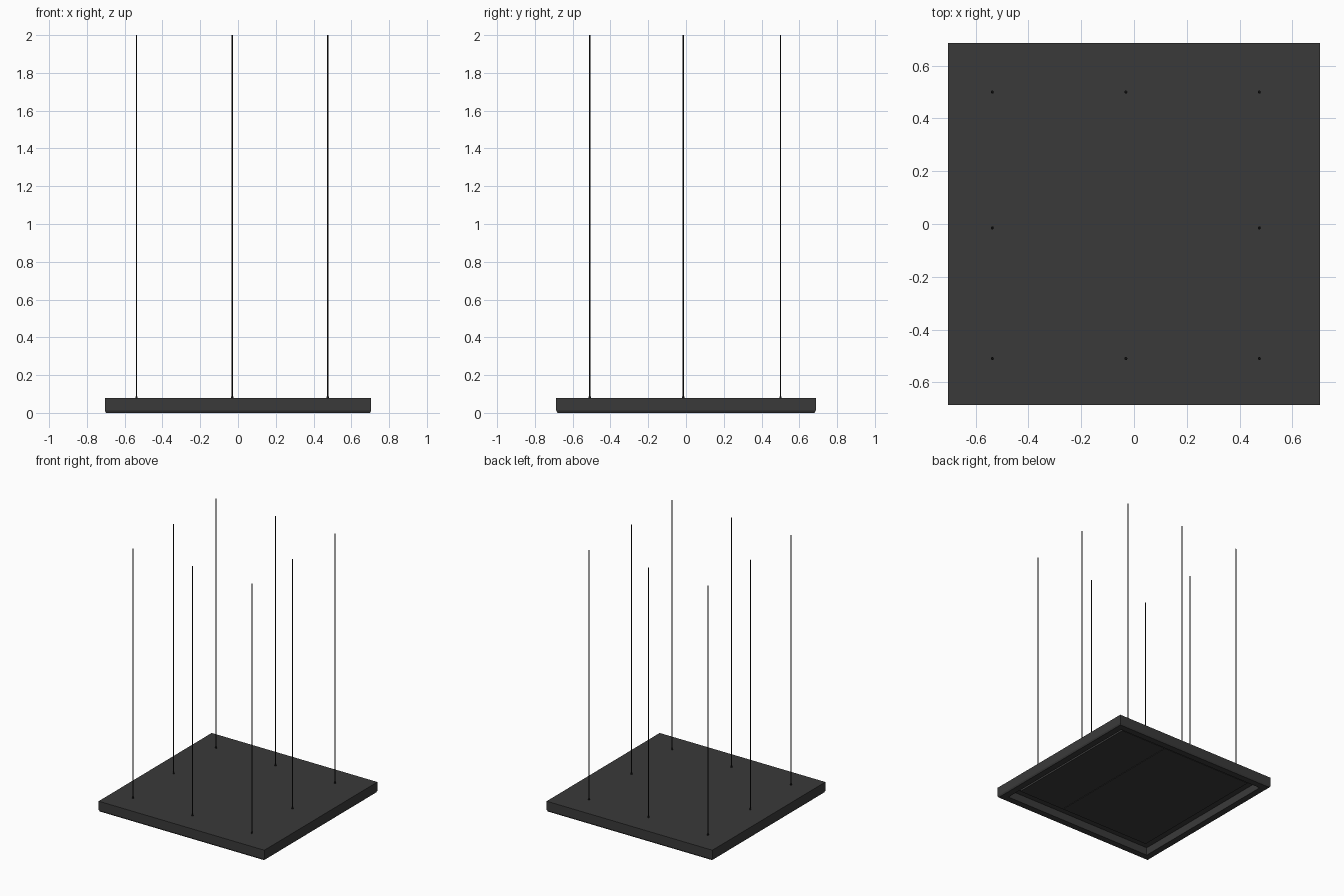
import bpy, bmesh

if "Cube" in bpy.data.objects:
    bpy.data.objects.remove(bpy.data.objects["Cube"])

HX, HY = 0.705, 0.687      # half width and half depth of the housing
TOP = 0.08


def material(name, v):
    m = bpy.data.materials.new(name)
    m.diffuse_color = (v, v, v, 1)
    m.use_nodes = True
    m.node_tree.nodes["Principled BSDF"].inputs["Base Color"].default_value = m.diffuse_color
    return m


dark = material("dark_grey", 0.042)
black = material("black", 0.012)


def add_object(name, bm, mat):
    bmesh.ops.recalc_face_normals(bm, faces=bm.faces)
    me = bpy.data.meshes.new(name)
    bm.to_mesh(me)
    bm.free()
    me.materials.append(mat)
    ob = bpy.data.objects.new(name, me)
    bpy.context.collection.objects.link(ob)
    return ob


def box(name, x0, x1, y0, y1, z0, z1, mat):
    bm = bmesh.new()
    bmesh.ops.create_cube(bm, size=1)
    for v in bm.verts:
        v.co = ((x0 + x1) / 2 + v.co.x * (x1 - x0),
                (y0 + y1) / 2 + v.co.y * (y1 - y0),
                (z0 + z1) / 2 + v.co.z * (z1 - z0))
    return add_object(name, bm, mat)


def rod(name, x, y, z0, z1, r, mat):
    bpy.ops.mesh.primitive_cylinder_add(vertices=12, radius=r, depth=z1 - z0,
                                        location=(x, y, (z0 + z1) / 2))
    ob = bpy.context.object
    ob.name = name
    ob.data.materials.append(mat)
    bpy.ops.object.shade_smooth_by_angle()


# housing: rectangular loops (inset, z) from the top, around the rim, into the recess
profile = [(0, TOP), (0, 0.012), (0.006, 0), (0.056, 0), (0.056, 0.06)]
bm = bmesh.new()
loops = [[bm.verts.new((sx * (HX - i), sy * (HY - i), z))
          for sx, sy in ((-1, -1), (1, -1), (1, 1), (-1, 1))] for i, z in profile]
for a, b in zip(loops, loops[1:]):
    for k in range(4):
        n = (k + 1) % 4
        bm.faces.new((a[k], a[n], b[n], b[k]))
bm.faces.new(loops[0])
bm.faces.new(loops[-1])
add_object("housing", bm, dark)

# two recessed panels meeting at a fine seam, surrounded by a groove
PX, PY, SEAM = HX - 0.117, HY - 0.117, 0.19
box("panel_wide", -PX, SEAM - 0.002, -PY, PY, 0.043, 0.061, dark)
box("panel_narrow", SEAM + 0.002, PX, -PY, PY, 0.043, 0.061, dark)

# eight suspension wires with small ferrules, no wire in the middle
for i, x in enumerate((-0.537, -0.031, 0.475)):
    for j, y in enumerate((-0.51, -0.015, 0.5)):
        if (i, j) == (1, 1):
            continue
        rod("wire", x, y, TOP - 0.005, 2.0, 0.0035, black)
        rod("ferrule", x, y, TOP - 0.005, TOP + 0.008, 0.006, black)
